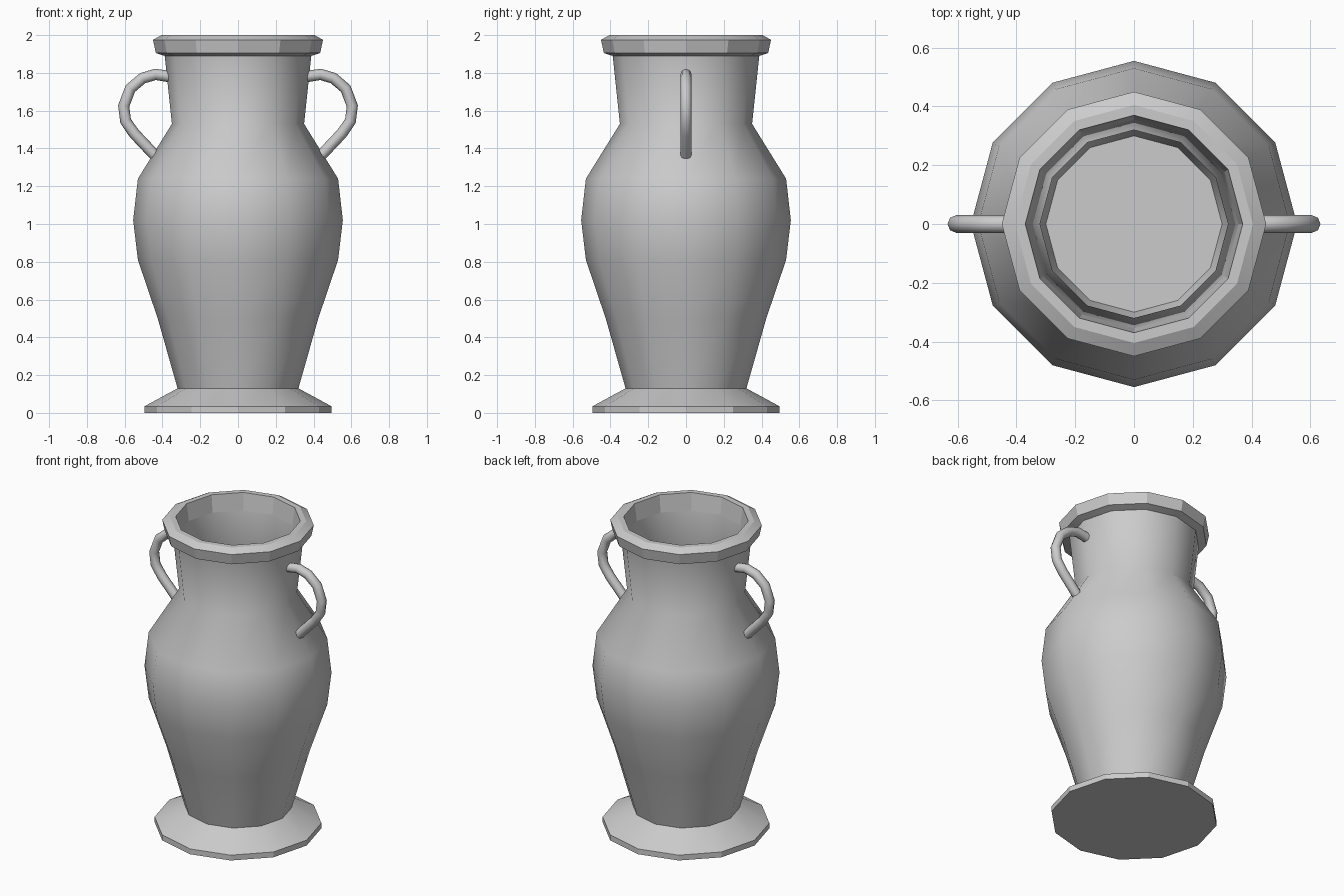
import bpy, bmesh
from math import cos, sin, pi, radians

if "Cube" in bpy.data.objects:
    bpy.data.objects.remove(bpy.data.objects["Cube"])

SIDES = 12


def smooth(obj, angle):
    bpy.ops.object.select_all(action='DESELECT')
    obj.select_set(True)
    bpy.context.view_layer.objects.active = obj
    bpy.ops.object.shade_smooth_by_angle(angle=radians(angle))


def lathe(name, profile, angle, cap_start=False, cap_end=False):
    """Spin (radius, z) points around z; outer wall runs upward."""
    bm = bmesh.new()
    rings = [[bm.verts.new((r * cos(2 * pi * i / SIDES), r * sin(2 * pi * i / SIDES), z))
              for i in range(SIDES)] for r, z in profile]
    for a, b in zip(rings, rings[1:]):
        for i in range(SIDES):
            j = (i + 1) % SIDES
            bm.faces.new((a[i], a[j], b[j], b[i]))
    if cap_start:
        bm.faces.new(rings[0][::-1])
    if cap_end:
        bm.faces.new(rings[-1])
    mesh = bpy.data.meshes.new(name)
    bm.to_mesh(mesh)
    bm.free()
    obj = bpy.data.objects.new(name, mesh)
    bpy.context.collection.objects.link(obj)
    smooth(obj, angle)
    return obj


# Foot
lathe("foot", [(0.495, 0), (0.495, 0.035), (0.32, 0.13)], 25, cap_start=True)

# Body: outer wall up, inner wall down to the floor
lathe("body", [(0.32, 0.13), (0.425, 0.5), (0.53, 0.81), (0.555, 1.02), (0.53, 1.24),
               (0.35, 1.53), (0.388, 1.89),
               (0.355, 1.89), (0.32, 1.53), (0.50, 1.23), (0.525, 1.02), (0.50, 0.82),
               (0.395, 0.5), (0.30, 0.14)], 45, cap_end=True)

# Rim
lathe("rim", [(0.388, 1.89), (0.435, 1.905), (0.45, 1.975), (0.405, 2.0),
              (0.37, 2.0), (0.355, 1.89)], 25)

# Handles: round tube along a bent path, mirrored
PATH = [(0.36, 1.78), (0.437, 1.792), (0.505, 1.772), (0.57, 1.717), (0.605, 1.625),
        (0.595, 1.545), (0.55, 1.48), (0.435, 1.358)]


def handle(name, side):
    curve = bpy.data.curves.new(name, 'CURVE')
    curve.dimensions = '3D'
    curve.bevel_depth = 0.03
    curve.bevel_resolution = 2
    curve.use_fill_caps = True
    spline = curve.splines.new('POLY')
    spline.points.add(len(PATH) - 1)
    for p, (x, z) in zip(spline.points, PATH):
        p.co = (side * x, 0, z, 1)
    obj = bpy.data.objects.new(name, curve)
    bpy.context.collection.objects.link(obj)
    bpy.ops.object.select_all(action='DESELECT')
    obj.select_set(True)
    bpy.context.view_layer.objects.active = obj
    bpy.ops.object.convert(target='MESH')
    smooth(bpy.context.view_layer.objects.active, 60)


handle("handle_right", 1)
handle("handle_left", -1)
